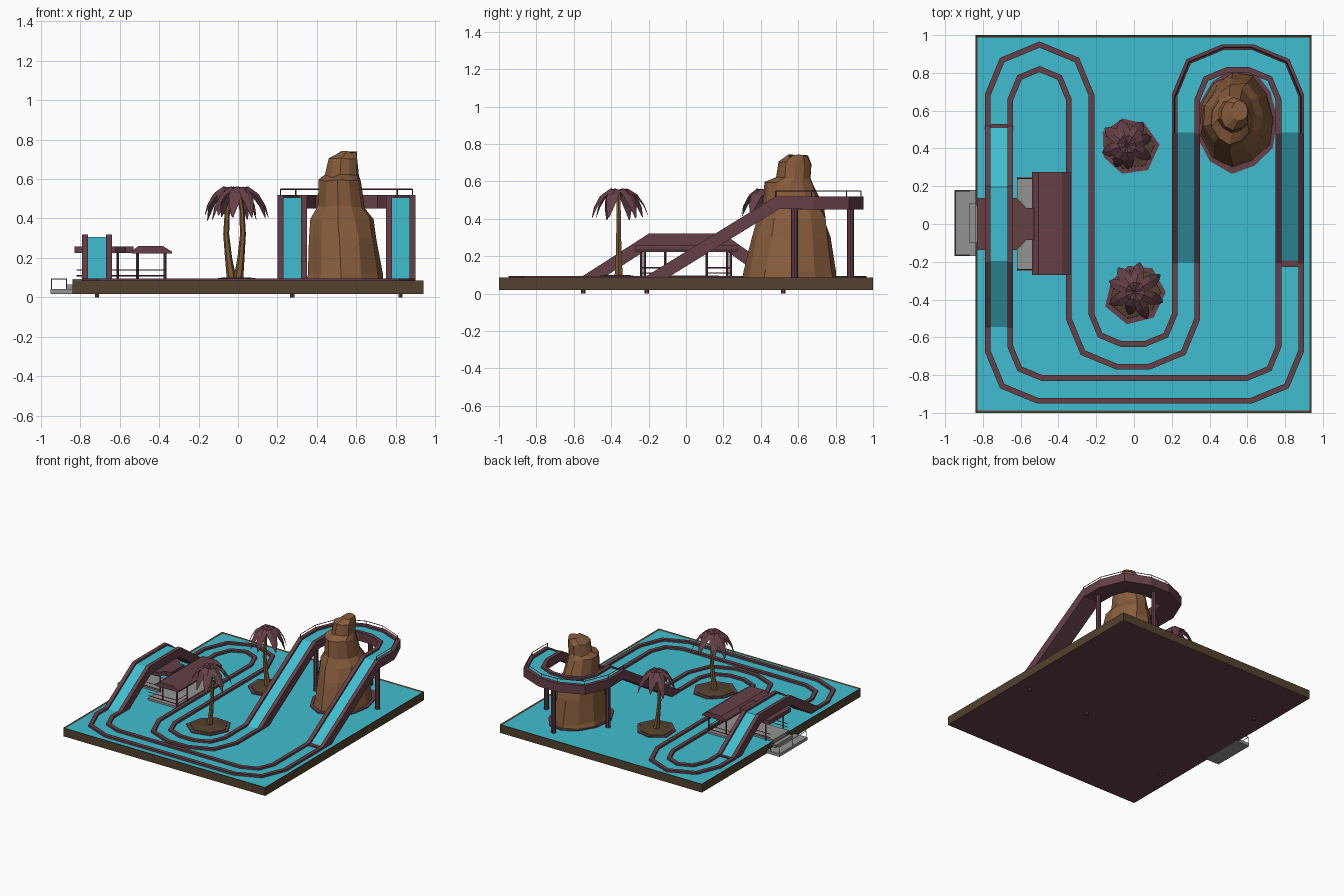
import bpy, bmesh, math, random
from mathutils import Vector, Matrix

cube = bpy.data.objects.get("Cube")
if cube:
    bpy.data.objects.remove(cube, do_unlink=True)
random.seed(4)


def material(name, rgb):
    col = [(c / 255 / 12.92 if c < 11 else ((c / 255 + 0.055) / 1.055) ** 2.4) for c in rgb] + [1]
    m = bpy.data.materials.new(name)
    m.use_nodes = True
    m.diffuse_color = col
    m.node_tree.nodes["Principled BSDF"].inputs["Base Color"].default_value = col
    return m


WATER = material("water blue", (64, 190, 208))
PLUM = material("plum", (102, 64, 72))
ROCK = material("rock brown", (136, 93, 61))
EARTH = material("dark earth", (82, 66, 46))
BARK = material("bark", (125, 90, 54))
GREY = material("concrete grey", (148, 147, 146))


def finish(name, bm, *mats):
    bmesh.ops.recalc_face_normals(bm, faces=bm.faces)
    me = bpy.data.meshes.new(name)
    bm.to_mesh(me)
    bm.free()
    for m in mats:
        me.materials.append(m)
    ob = bpy.data.objects.new(name, me)
    bpy.context.collection.objects.link(ob)
    return ob


def add_box(bm, lo, hi):
    lo, hi = Vector(lo), Vector(hi)
    mat = Matrix.Translation((lo + hi) / 2) @ Matrix.Diagonal((*(hi - lo), 1))
    bmesh.ops.create_cube(bm, size=1, matrix=mat)


def add_rod(bm, a, b, r, sides=4):
    a, b = Vector(a), Vector(b)
    rot = (b - a).to_track_quat('Z', 'Y').to_matrix().to_4x4()
    bmesh.ops.create_cone(bm, cap_ends=True, segments=sides, radius1=r, radius2=r,
                          depth=(b - a).length, matrix=Matrix.Translation((a + b) / 2) @ rot)


def loft(name, rings, mat):
    bm = bmesh.new()
    loops = [[bm.verts.new(p) for p in ring] for ring in rings]
    n = len(loops[0])
    for a, b in zip(loops, loops[1:]):
        for i in range(n):
            bm.faces.new((a[i], a[(i + 1) % n], b[(i + 1) % n], b[i]))
    bm.faces.new(loops[0])
    bm.faces.new(loops[-1])
    return finish(name, bm, mat)


def ring(cx, cy, z, rx, ry, scales, lift=0.0):
    n = len(scales)
    return [(cx + rx * s * math.cos(i * math.tau / n), cy + ry * s * math.sin(i * math.tau / n),
             z + random.uniform(-lift, lift)) for i, s in enumerate(scales)]


# Basin: dark frame, plum underside, sunken water
bm = bmesh.new()
add_box(bm, (-0.84, -1, 0.018), (0.94, 1, 0.085))
bm.faces.ensure_lookup_table()
top = max(bm.faces, key=lambda f: f.calc_center_median().z)
bottom = min(bm.faces, key=lambda f: f.calc_center_median().z)
bmesh.ops.inset_region(bm, faces=[top], thickness=0.017, depth=0)
for v in top.verts:
    v.co.z = 0.079
top.material_index = 1
bottom.material_index = 2
finish("basin", bm, EARTH, WATER, PLUM)

# Flume path
LOW, HIGH, MID = 0.095, 0.52, 0.32


def arc(cx, cy, r, a0, a1, h, n=2):
    angles = [math.radians(a0 + (a1 - a0) * i / n) for i in range(n + 1)]
    return [Vector((cx + r * math.cos(a), cy + r * math.sin(a), h)) for a in angles]


high_turn = arc(0.48, 0.67, 0.205, 180, 90, HIGH) + arc(0.62, 0.67, 0.205, 90, 0, HIGH)
small_ramp = [Vector((-0.715, y, h)) for y, h in ((-0.55, LOW), (-0.2, MID), (0.2, MID), (0.52, LOW))]
up_ramp = [Vector((0.275, -0.21, LOW)), Vector((0.275, 0.48, HIGH))]
down_ramp = [Vector((0.825, 0.48, HIGH)), Vector((0.825, -0.21, LOW))]
path = (small_ramp + arc(-0.5, 0.67, 0.215, 180, 0, LOW, 4)
        + arc(-0.08, -0.49, 0.205, 180, 270, LOW) + arc(0.07, -0.49, 0.205, 270, 360, LOW)
        + up_ramp + high_turn + down_ramp
        + arc(0.61, -0.66, 0.215, 0, -90, LOW) + arc(-0.5, -0.66, 0.215, -90, -180, LOW))

# Flume: channel section swept along the path with mitred corners
section = [(-0.075, 0), (-0.045, 0), (-0.045, -0.015), (0.045, -0.015),
           (0.045, 0), (0.075, 0), (0.075, -0.07), (-0.075, -0.07)]
bm = bmesh.new()
loops = []
for i, p in enumerate(path):
    d0 = (p - path[i - 1]).normalized()
    d1 = (path[(i + 1) % len(path)] - p).normalized()
    t = (d0 + d1).normalized()
    side = t.cross(Vector((0, 0, 1))).normalized()
    up = side.cross(t)
    mitre = 1 / max(0.5, t.xy.normalized().dot(d0.xy.normalized()))
    loops.append([bm.verts.new(p + side * a * mitre + up * b) for a, b in section])
for k, a in enumerate(loops):
    b = loops[(k + 1) % len(loops)]
    for i in range(len(section)):
        j = (i + 1) % len(section)
        bm.faces.new((a[i], a[j], b[j], b[i])).material_index = int(i == 2)
finish("flume", bm, PLUM, WATER)

# Ramp footings and splash bars
bm = bmesh.new()
for p in (small_ramp[0], small_ramp[-1], up_ramp[0], down_ramp[-1]):
    add_rod(bm, (p.x, p.y, 0), (p.x, p.y, 0.05), 0.012, 6)
for p, w in ((small_ramp[-1], 0.01), (down_ramp[-1], 0.018)):
    add_box(bm, (p.x - 0.05, p.y - w, 0.07), (p.x + 0.05, p.y + w, 0.09))
finish("footings_and_splash_bars", bm, PLUM)

# Columns under the high turn
bm = bmesh.new()
for x, y in ((0.28, 0.58), (0.825, 0.58), (0.55, 0.88)):
    add_rod(bm, (x, y, 0.07), (x, y, 0.47), 0.018, 8)
finish("columns", bm, PLUM)

# Handrail round the outside of the high turn
bm = bmesh.new()
rail = ([Vector((0.215, 0.48, 0.548))] + arc(0.48, 0.67, 0.265, 180, 90, 0.548)
        + arc(0.62, 0.67, 0.265, 90, 0, 0.548) + [Vector((0.885, 0.48, 0.548))])
for a, b in zip(rail, rail[1:]):
    add_rod(bm, a, b, 0.003)
for p in rail:
    add_rod(bm, p, p - Vector((0, 0, 0.03)), 0.003)
finish("handrail", bm, PLUM)

# Rock tower with a flat plum skirt
N = 11
base = [random.uniform(0.92, 1.06) for _ in range(N)]
levels = [(0.07, 0.55, 0.56, 0.2, 0.265), (0.12, 0.55, 0.56, 0.188, 0.25),
          (0.3, 0.54, 0.57, 0.175, 0.215), (0.4, 0.53, 0.575, 0.158, 0.185),
          (0.46, 0.525, 0.575, 0.125, 0.165), (0.59, 0.52, 0.555, 0.11, 0.137),
          (0.615, 0.53, 0.58, 0.085, 0.095), (0.7, 0.535, 0.585, 0.077, 0.088),
          (0.738, 0.56, 0.6, 0.045, 0.055)]
rings = [ring(x, y, z, rx, ry, [s * random.uniform(0.95, 1.05) for s in base], 0.008)
         for z, x, y, rx, ry in levels]
loft("rock_tower", rings, ROCK)
loft("rock_skirt", [ring(0.55, 0.555, z, 0.22, 0.285, base) for z in (0.07, 0.086)], PLUM)


# Palm islands
def palm(name, x, y, lean, turn):
    edge = [random.uniform(0.85, 1.1) for _ in range(7)]
    loft(name + "_shore", [ring(x, y, z, 0.155, 0.16, edge) for z in (0.07, 0.086)], PLUM)
    loft(name + "_island", [ring(x, y, z, r, r, edge) for z, r in
                            ((0.07, 0.135), (0.09, 0.13), (0.1, 0.06))], EARTH)
    spine = [(0, 0.08, 0.026), (0.6, 0.2, 0.018), (1, 0.32, 0.015), (0.8, 0.44, 0.013), (0.2, 0.55, 0.011)]
    loft(name + "_trunk", [ring(x + lean * k, y, z, r, r, [1] * 6) for k, z, r in spine], BARK)
    bm = bmesh.new()
    cx = x + lean * 0.2
    for i in range(8):
        a = turn + i * math.tau / 8 + random.uniform(-0.15, 0.15)
        size, droop = random.uniform(0.85, 1.12), random.uniform(0.8, 1.1)
        out, across = Vector((math.cos(a), math.sin(a), 0)), Vector((-math.sin(a), math.cos(a), 0))
        rows = []
        for r, dz, w in ((0, 0, 0.01), (0.045, 0.012, 0.03), (0.09, -0.02, 0.034),
                         (0.125, -0.08, 0.022), (0.145, -0.145, 0.003)):
            mid = Vector((cx, y, 0.55)) + out * r * size + Vector((0, 0, dz * droop))
            fold = Vector((0, 0, -0.4 * w))
            rows.append([bm.verts.new(q) for q in (mid - across * w + fold, mid, mid + across * w + fold)])
        for p, q in zip(rows, rows[1:]):
            for k in (0, 1):
                bm.faces.new((p[k], p[k + 1], q[k + 1], q[k]))
    finish(name + "_fronds", bm, PLUM)


palm("back_palm", -0.03, 0.42, -0.03, 0.2)
palm("front_palm", 0.0, -0.36, 0.025, 0.5)

# Station roof: narrow passage under the flume and a wide platform cover
half = [(-0.83, 0.138), (-0.62, 0.138), (-0.57, 0.085), (-0.53, 0.085)]
outline = half + [(x, -y) for x, y in reversed(half)]
loft("passage_roof", [[(x, y, z) for x, y in outline] for z in (0.225, 0.257)], PLUM)
eave = [(-0.54, 0.222), (-0.54, 0.235), (-0.505, 0.26), (-0.38, 0.26), (-0.335, 0.232), (-0.335, 0.222)]
loft("platform_roof", [[(x, y, z) for x, z in eave] for y in (-0.27, 0.275)], PLUM)

# Station floors and outside steps
bm = bmesh.new()
add_box(bm, (-0.62, -0.25, 0.07), (-0.37, 0.25, 0.094))
add_box(bm, (-0.84, -0.1, 0.07), (-0.62, 0.1, 0.094))
add_box(bm, (-0.95, -0.17, 0.018), (-0.83, 0.18, 0.042))
add_box(bm, (-0.87, -0.1, 0.03), (-0.83, 0.11, 0.064))
finish("station_floor", bm, GREY)

# Station posts and railings
bm = bmesh.new()
for s in (-1, 1):
    for x, y in ((-0.78, 0.11), (-0.61, 0.11), (-0.51, 0.22), (-0.37, 0.24), (-0.37, 0.11)):
        add_rod(bm, (x, s * y, 0.08), (x, s * y, 0.23), 0.007)
    for z in (0.11, 0.138):
        add_rod(bm, (-0.62, s * 0.24, z), (-0.37, s * 0.24, z), 0.003)
        add_rod(bm, (-0.37, s * 0.11, z), (-0.37, s * 0.24, z), 0.003)
        add_rod(bm, (-0.82, s * 0.11, z), (-0.61, s * 0.11, z), 0.003)
finish("station_posts", bm, PLUM)

bm = bmesh.new()
corners = [(-0.87, -0.165), (-0.945, -0.165), (-0.945, 0.005), (-0.945, 0.175), (-0.87, 0.175)]
for x, y in corners:
    add_rod(bm, (x, y, 0.03), (x, y, 0.095), 0.003)
for a, b in zip(corners, corners[1:]):
    add_rod(bm, (*a, 0.093), (*b, 0.093), 0.003)
finish("step_railing", bm, GREY)
